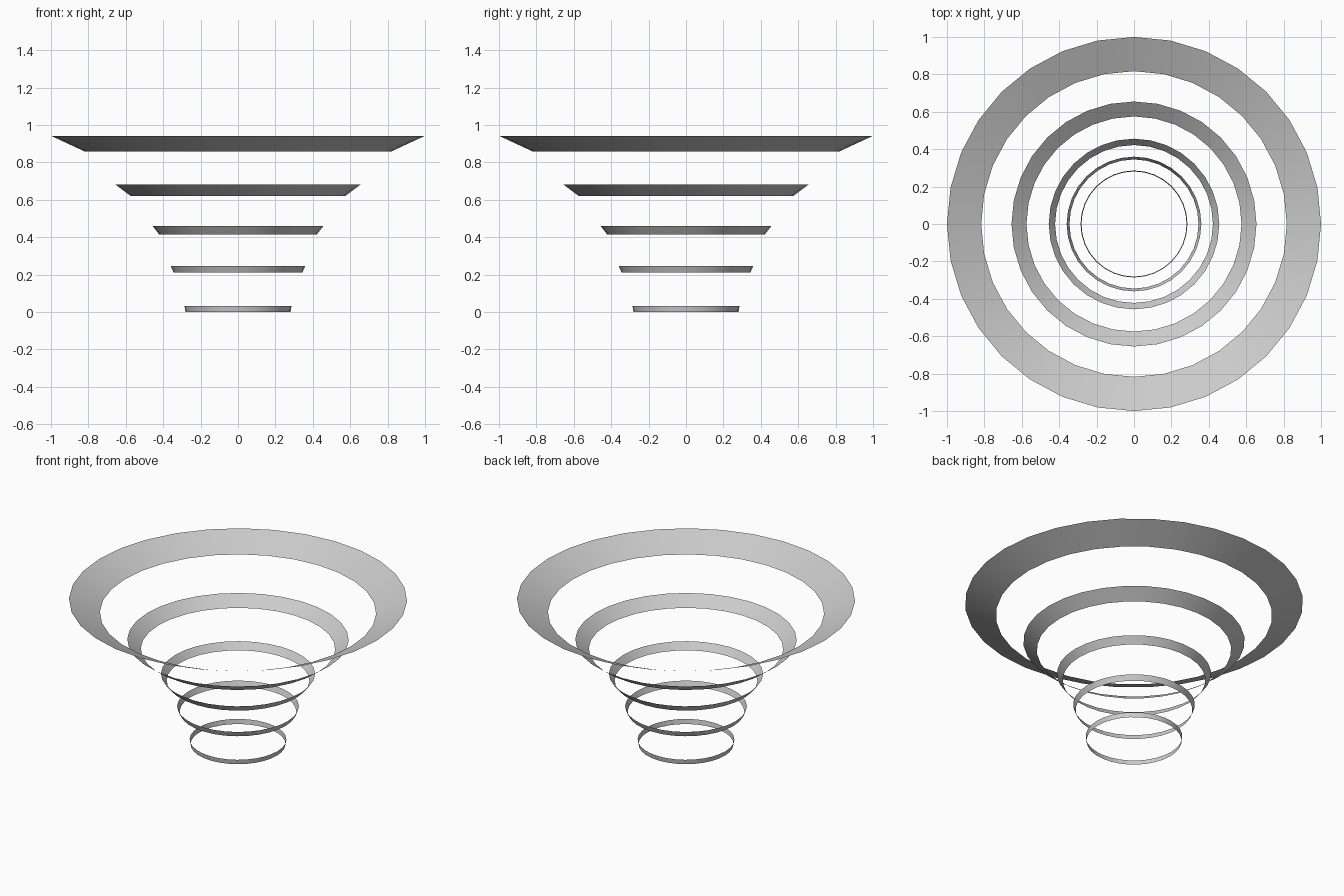
import bpy
import bmesh

cube = bpy.data.objects.get("Cube")
if cube:
    bpy.data.objects.remove(cube, do_unlink=True)

SEGMENTS = 32

# One plain grey for every band
grey = bpy.data.materials.new("light grey")
grey.use_nodes = True
grey.diffuse_color = (0.6, 0.6, 0.6, 1)
grey.node_tree.nodes["Principled BSDF"].inputs["Base Color"].default_value = (0.6, 0.6, 0.6, 1)


def band(name, r_low, z_low, r_high, z_high):
    """Open, flared band with no thickness."""
    bm = bmesh.new()
    bmesh.ops.create_cone(bm, cap_ends=False, segments=SEGMENTS,
                          radius1=r_low, radius2=r_high, depth=z_high - z_low)
    bmesh.ops.translate(bm, verts=bm.verts, vec=(0, 0, (z_low + z_high) / 2))
    for face in bm.faces:
        face.smooth = True
    mesh = bpy.data.meshes.new(name)
    bm.to_mesh(mesh)
    bm.free()
    mesh.materials.append(grey)
    obj = bpy.data.objects.new(name, mesh)
    bpy.context.collection.objects.link(obj)


# Bands from the narrow base to the wide rim
band("base_band", 0.281, 0.0, 0.286, 0.031)
band("lower_band", 0.345, 0.212, 0.36, 0.247)
band("middle_band", 0.422, 0.415, 0.456, 0.459)
band("upper_band", 0.575, 0.621, 0.655, 0.681)
band("rim_band", 0.817, 0.857, 1.0, 0.942)
